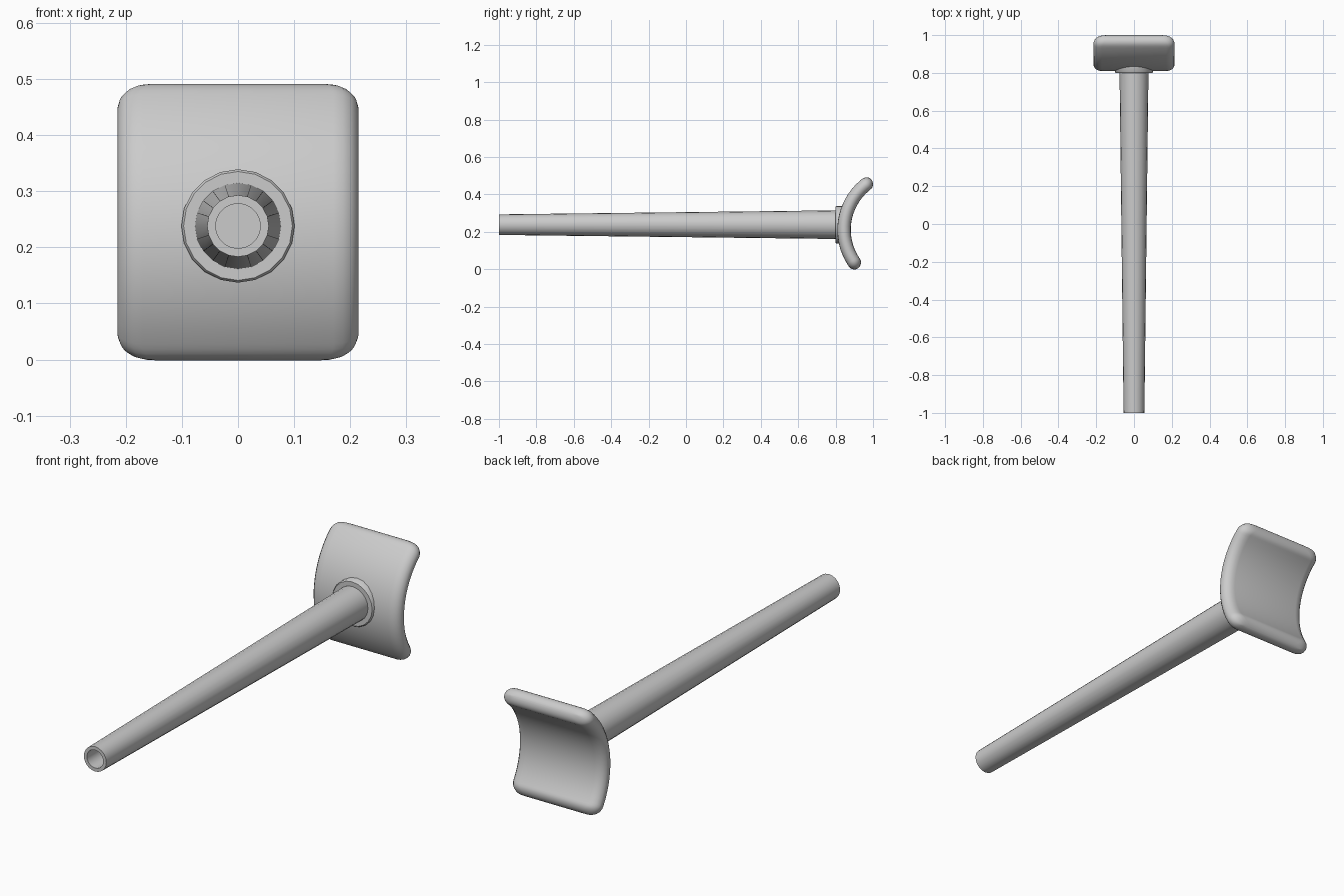
import bpy, bmesh, math

if "Cube" in bpy.data.objects:
    bpy.data.objects.remove(bpy.data.objects["Cube"])

grey = bpy.data.materials.new("plain grey")
grey.diffuse_color = (0.6, 0.6, 0.6, 1)
grey.use_nodes = True
grey.node_tree.nodes["Principled BSDF"].inputs["Base Color"].default_value = grey.diffuse_color
AXIS_Z = 0.238


def finish(name, bm, angle):
    bmesh.ops.recalc_face_normals(bm, faces=bm.faces)
    me = bpy.data.meshes.new(name)
    bm.to_mesh(me)
    bm.free()
    me.materials.append(grey)
    ob = bpy.data.objects.new(name, me)
    bpy.context.collection.objects.link(ob)
    bpy.ops.object.select_all(action='DESELECT')
    ob.select_set(True)
    bpy.context.view_layer.objects.active = ob
    bpy.ops.object.shade_smooth_by_angle(angle=math.radians(angle))
    return ob


def loft(name, rings, angle):
    """Skin a list of closed rings and cap both ends."""
    bm = bmesh.new()
    loops = [[bm.verts.new(p) for p in ring] for ring in rings]
    n = len(loops[0])
    for a, b in zip(loops, loops[1:]):
        for i in range(n):
            j = (i + 1) % n
            bm.faces.new((a[i], a[j], b[j], b[i]))
    bm.faces.new(loops[0])
    bm.faces.new(loops[-1])
    return finish(name, bm, angle)


def lathe(name, profile, sides=20):
    """Turn (y, radius) points about the handle axis."""
    turn = [2 * math.pi * i / sides for i in range(sides)]
    return loft(name, [[(r * math.cos(t), y, AXIS_Z + r * math.sin(t))
                        for t in turn] for y, r in profile], 40)


# Tapered handle with a round recess in its free end
lathe("handle", [(-0.9, 0.04), (-1.0, 0.04), (-1.0, 0.055), (0.84, 0.077)])

# Collar joining the handle to the pad
lathe("collar", [(0.80, 0.097), (0.805, 0.101), (0.86, 0.101)])

# Curved pad: rounded sections swept along an arc in the side plane
CY, CZ, R = 1.153, 0.211, 0.308
HALF_W, HALF_T, EDGE = 0.215, 0.036, 0.045
LOW, HIGH = math.radians(-41.5), math.radians(59)
CAP = HALF_T / R
CORNER = 0.05 / R


def section(a):
    end = min(a - LOW, HIGH - a)                 # angular distance to the tip
    k = max(0.0, 1 - end / CAP)
    t = HALF_T * max(0.08, math.sqrt(max(0, 1 - k * k)))
    c = max(0.0, 1 - end / CORNER)
    w = HALF_W - 0.055 * (1 - math.sqrt(max(0, 1 - c * c)))
    ring = []
    for sx, start in ((1, -90), (-1, 90)):       # rounded right and left edges
        for i in range(9):
            q = math.radians(start + 180 * i / 8)
            x = sx * (w - EDGE) + EDGE * math.cos(q)
            r = R + t * math.sin(q)
            ring.append((x, CY - r * math.cos(a), CZ + r * math.sin(a)))
    return ring


tip = [CORNER * (1 - math.cos(math.radians(90 * i / 8))) for i in range(9)]
mid = [LOW + CORNER + (HIGH - LOW - 2 * CORNER) * i / 16 for i in range(1, 16)]
angles = [LOW + d for d in tip] + mid + [HIGH - d for d in reversed(tip)]
loft("curved_pad", [section(a) for a in angles], 50)
